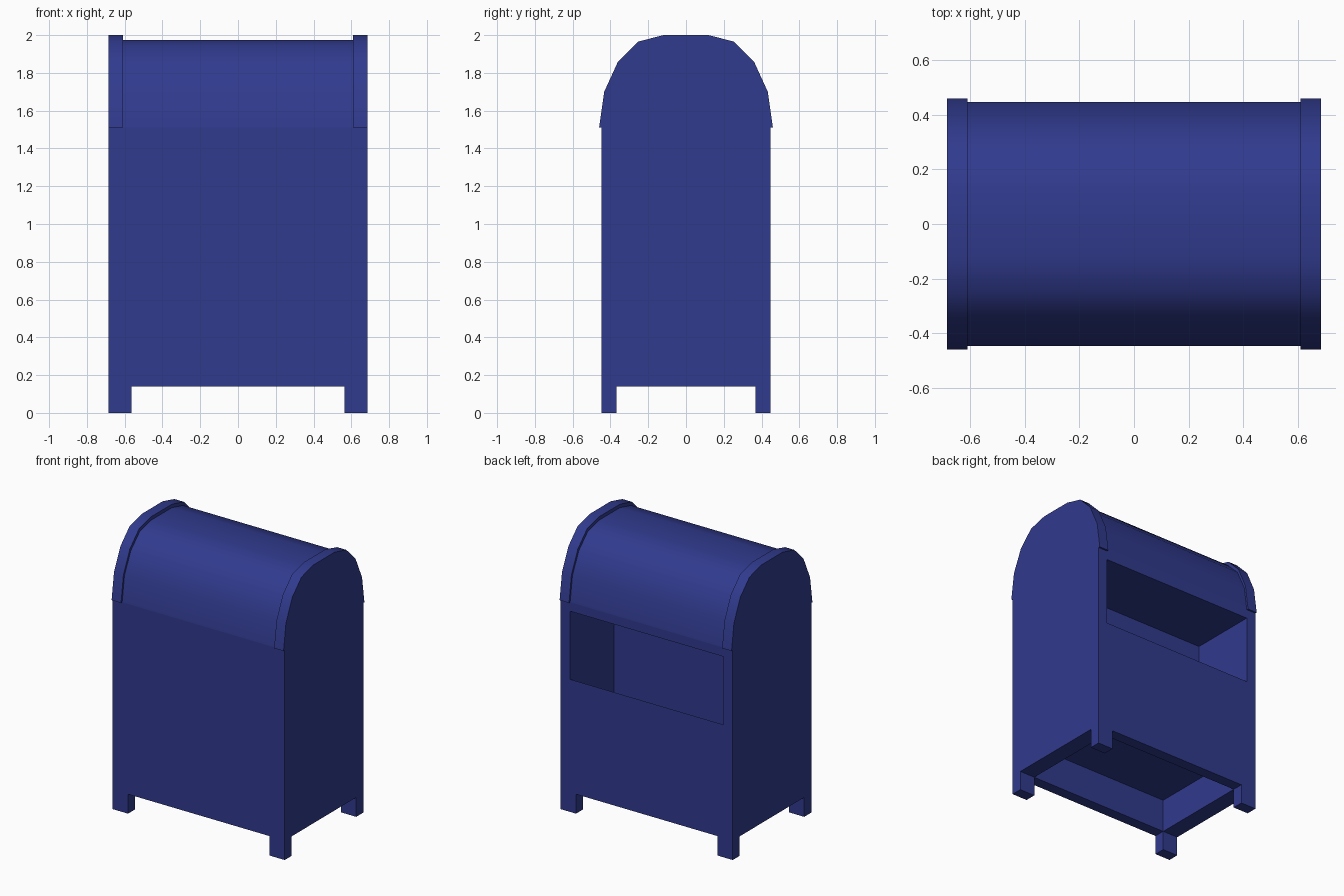
import bpy, bmesh

if "Cube" in bpy.data.objects:
    bpy.data.objects.remove(bpy.data.objects["Cube"])

W, D = 0.685, 0.447          # half width and half depth of the body
LX, LY = 0.563, 0.367        # inner corners of the legs
CAP_X, EAVE = 0.61, 1.51     # inner side of the end caps, start of the dome

blue = bpy.data.materials.new("blue_paint")
blue.diffuse_color = (0.03, 0.043, 0.27, 1)
blue.use_nodes = True
blue.node_tree.nodes["Principled BSDF"].inputs["Base Color"].default_value = blue.diffuse_color


def prism(name, profile, x0, x1, closed=True):
    """Extrude a (y, z) profile along x; open profiles give a plain strip."""
    bm = bmesh.new()
    a = [bm.verts.new((x0, y, z)) for y, z in profile]
    b = [bm.verts.new((x1, y, z)) for y, z in profile]
    n = len(profile)
    for i in range(n if closed else n - 1):
        j = (i + 1) % n
        bm.faces.new((a[i], b[i], b[j], a[j]))
    if closed:
        bm.faces.new(a)
        bm.faces.new(b[::-1])
    bmesh.ops.recalc_face_normals(bm, faces=bm.faces)
    if not closed and sum(f.normal.z for f in bm.faces) < 0:
        bmesh.ops.reverse_faces(bm, faces=bm.faces)
    mesh = bpy.data.meshes.new(name)
    bm.to_mesh(mesh)
    bm.free()
    mesh.materials.append(blue)
    ob = bpy.data.objects.new(name, mesh)
    bpy.context.collection.objects.link(ob)
    return ob


def rect(y, z0, z1):
    return [(-y, z0), (y, z0), (y, z1), (-y, z1)]


def arch(half):
    """Mirror half an arch profile to get the full one."""
    return half + [(-y, z) for y, z in reversed(half)]


def smooth(ob, test):
    for p in ob.data.polygons:
        p.use_smooth = test(p.normal)


# body block, carved down to four legs, a hollow underside and a letter chute
body = prism("body", rect(D, 0, EAVE), -W, W)
chute = [(0.6, 0.955), (0.6, 1.445), (-0.05, 1.445), (-0.05, 0.6), (D, 0.955)]
cutters = [
    prism("leg_gap_front_cutter", rect(1, -0.1, 0.14), -LX, LX),
    prism("leg_gap_side_cutter", rect(LY, -0.1, 0.14), -1, 1),
    prism("underside_cutter", rect(LY, -0.1, 0.38), -LX, LX),
    prism("chute_cutter", chute, -CAP_X, CAP_X),
]
for cutter in cutters:
    cutter.hide_render = True
    mod = body.modifiers.new("cut", 'BOOLEAN')
    mod.operation = 'DIFFERENCE'
    mod.solver = 'EXACT'
    mod.object = cutter
    bpy.context.view_layer.objects.active = body
    bpy.ops.object.modifier_apply(modifier=mod.name)
    bpy.data.objects.remove(cutter)

# smooth domed roof between the caps
roof = prism("domed_roof", arch([(D, EAVE), (0.421, 1.69), (0.349, 1.843),
                                 (0.246, 1.943), (0.117, 1.975)]),
             -CAP_X, CAP_X, closed=False)
smooth(roof, lambda n: True)

# raised end caps, slightly larger than the roof
cap_profile = arch([(0.46, EAVE), (0.433, 1.70), (0.36, 1.86),
                    (0.255, 1.965), (0.12, 2.0)])
for name, x0, x1 in (("left_cap", -W, -CAP_X), ("right_cap", CAP_X, W)):
    cap = prism(name, cap_profile, x0, x1)
    smooth(cap, lambda n: abs(n.x) < 0.5 and n.z > -0.5)
    bpy.ops.object.select_all(action='DESELECT')
    cap.select_set(True)
    bpy.context.view_layer.objects.active = cap
    bpy.ops.object.shade_smooth_by_angle(angle=0.6)
